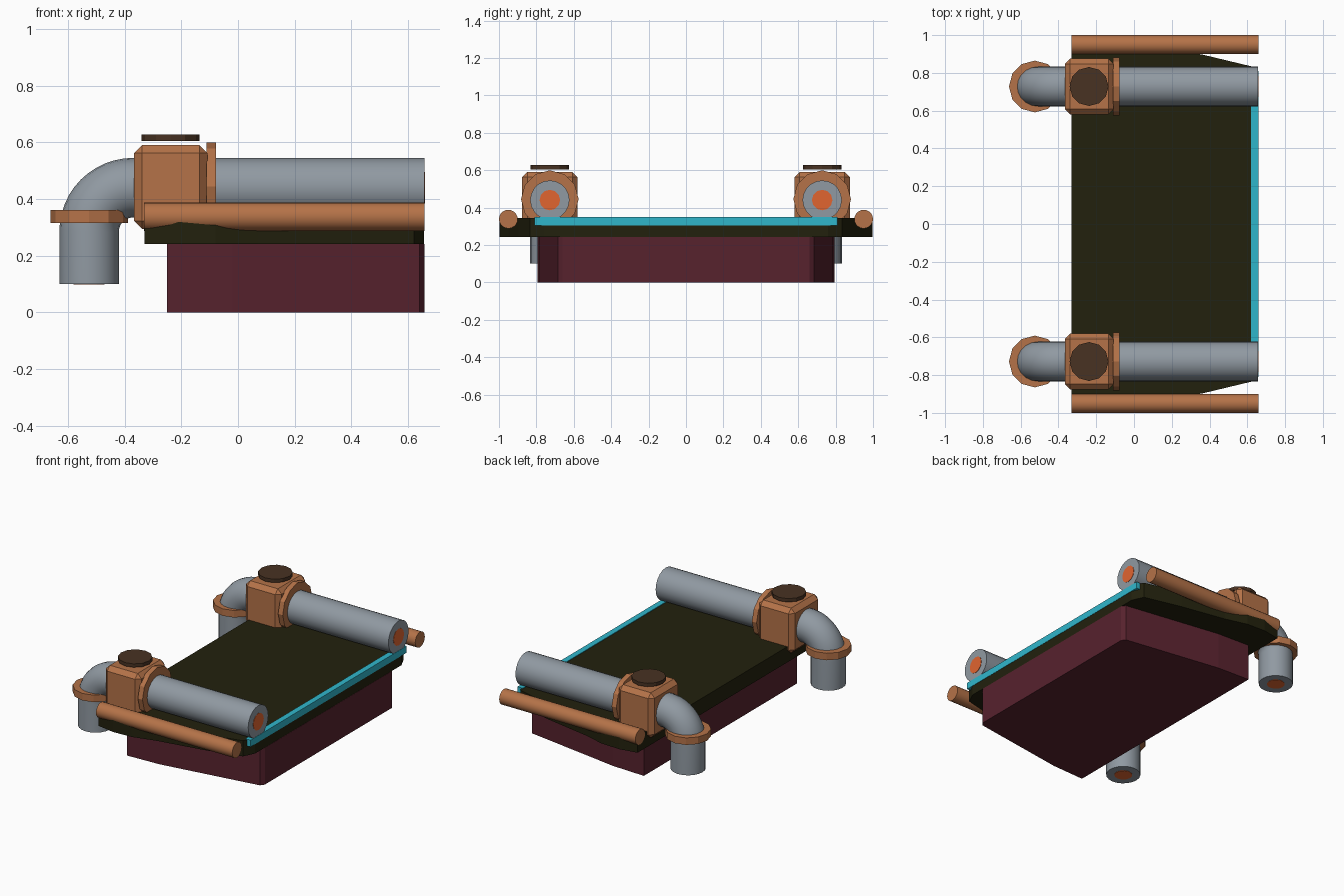
import bpy, bmesh, math
from mathutils import Vector, Matrix

cube = bpy.data.objects.get("Cube")
if cube:
    bpy.data.objects.remove(cube, do_unlink=True)


def material(name, r, g, b):
    m = bpy.data.materials.new(name)
    m.use_nodes = True
    m.diffuse_color = (r, g, b, 1)
    bsdf = next(n for n in m.node_tree.nodes if n.type == 'BSDF_PRINCIPLED')
    bsdf.inputs["Base Color"].default_value = (r, g, b, 1)
    return m


COPPER = material("copper", 0.46, 0.17, 0.065)
STEEL = material("steel grey", 0.28, 0.32, 0.36)
MAROON = material("maroon", 0.095, 0.016, 0.027)
OLIVE = material("dark olive", 0.016, 0.015, 0.004)
CYAN = material("cyan", 0.03, 0.47, 0.60)
BROWN = material("dark brown", 0.065, 0.032, 0.016)
ORANGE = material("orange glow", 0.75, 0.13, 0.03)


def add_object(name, bm, mat, smooth=False):
    bmesh.ops.recalc_face_normals(bm, faces=bm.faces)
    mesh = bpy.data.meshes.new(name)
    bm.to_mesh(mesh)
    bm.free()
    mesh.materials.append(mat)
    ob = bpy.data.objects.new(name, mesh)
    bpy.context.collection.objects.link(ob)
    if smooth:
        smooth_shade(ob)
    return ob


def smooth_shade(ob):
    bpy.ops.object.select_all(action='DESELECT')
    ob.select_set(True)
    bpy.context.view_layer.objects.active = ob
    bpy.ops.object.shade_smooth_by_angle(angle=math.radians(40))


def slab(name, half_outline, z0, z1, mat):
    """Extrude an outline given for +y and mirrored to -y."""
    outline = half_outline + [(x, -y) for x, y in reversed(half_outline)]
    bm = bmesh.new()
    face = bm.faces.new([bm.verts.new((x, y, z0)) for x, y in outline])
    top = bmesh.ops.extrude_face_region(bm, geom=[face])["geom"]
    verts = [v for v in top if isinstance(v, bmesh.types.BMVert)]
    bmesh.ops.translate(bm, verts=verts, vec=(0, 0, z1 - z0))
    return add_object(name, bm, mat)


def box(name, lo, hi, mat, bevel=0):
    lo, hi = Vector(lo), Vector(hi)
    bm = bmesh.new()
    bmesh.ops.create_cube(bm, size=1)
    bmesh.ops.scale(bm, verts=bm.verts, vec=hi - lo)
    bmesh.ops.translate(bm, verts=bm.verts, vec=(lo + hi) / 2)
    if bevel:
        bmesh.ops.bevel(bm, geom=bm.edges[:], offset=bevel, segments=1, affect='EDGES')
    return add_object(name, bm, mat)


def cylinder(name, center, radius, length, axis, mat, sides=12, smooth=False):
    bm = bmesh.new()
    bmesh.ops.create_cone(bm, cap_ends=True, segments=sides, radius1=radius,
                          radius2=radius, depth=length)
    turn = Matrix.Rotation(math.pi / 2, 4, 'Y') if axis == 'X' else Matrix.Identity(4)
    bm.transform(Matrix.Translation(center) @ turn)
    return add_object(name, bm, mat, smooth)


def tube(name, points, radius, mat):
    curve = bpy.data.curves.new(name, 'CURVE')
    curve.dimensions = '3D'
    curve.bevel_depth = radius
    curve.bevel_resolution = 8
    curve.use_fill_caps = True
    spline = curve.splines.new('POLY')
    spline.points.add(len(points) - 1)
    for p, co in zip(spline.points, points):
        p.co = (*co, 1)
    curve.materials.append(mat)
    ob = bpy.data.objects.new(name, curve)
    bpy.context.collection.objects.link(ob)
    bpy.ops.object.select_all(action='DESELECT')
    ob.select_set(True)
    bpy.context.view_layer.objects.active = ob
    bpy.ops.object.convert(target='MESH')
    smooth_shade(bpy.context.view_layer.objects.active)


# Lower body and the wider deck plate
slab("lower_body", [(-0.25, 0.795), (-0.02, 0.785), (0.08, 0.77), (0.64, 0.685),
                    (0.657, 0.66)], 0, 0.242, MAROON)
slab("deck_plate", [(-0.33, 0.975), (-0.21, 0.996), (-0.08, 0.99), (0.07, 0.95),
                    (0.37, 0.895), (0.62, 0.835), (0.656, 0.76)], 0.242, 0.345, OLIVE)

# Bright strip along the deck edge
box("edge_strip", (0.62, -0.81, 0.305), (0.658, 0.81, 0.349), CYAN)

RADIUS, BEND, PIPE_Z = 0.105, 0.155, 0.44
BEND_X, DOWN_X = -0.37, -0.525
for side, s in (("left", 1), ("right", -1)):
    y = s * 0.728
    # Main pipe, elbow and outlet
    path = [(0.657, y, PIPE_Z)]
    for i in range(13):
        a = math.pi / 2 * i / 12
        path.append((BEND_X - BEND * math.sin(a), y,
                     PIPE_Z - BEND + BEND * math.cos(a)))
    path.append((DOWN_X, y, 0.1))
    tube(side + "_pipe", path, RADIUS, STEEL)
    cylinder(side + "_pipe_end_glow", (0.657, y, PIPE_Z), 0.055, 0.004, 'X', ORANGE)
    cylinder(side + "_outlet_glow", (DOWN_X, y, 0.1), 0.055, 0.004, 'Z', ORANGE)
    # Fittings on the pipe
    cylinder(side + "_outlet_flange", (DOWN_X, y, 0.338), 0.137, 0.046, 'Z', COPPER)
    box(side + "_valve_block", (-0.366, y - 0.148, 0.295), (-0.108, y + 0.148, 0.59),
        COPPER, bevel=0.028)
    cylinder(side + "_valve_collar", (-0.094, y, 0.445), 0.154, 0.034, 'X', COPPER)
    cylinder(side + "_valve_cap", (-0.238, y, 0.616), 0.103, 0.023, 'Z', BROWN)
    # Side rail resting on the deck edge
    cylinder(side + "_rail", (0.163, s * 0.95, 0.338), 0.05, 0.99, 'X', COPPER,
             sides=20, smooth=True)
